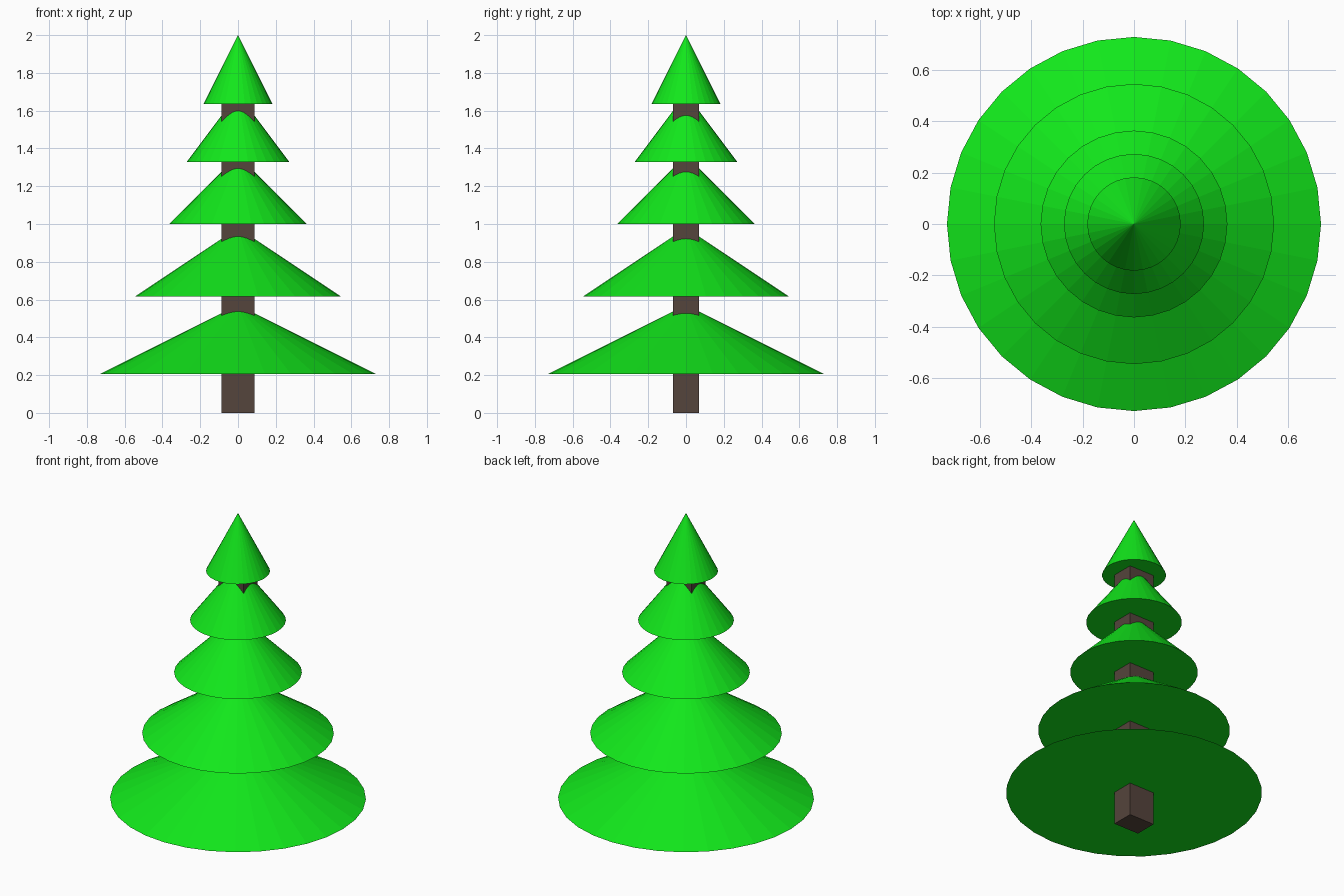
import bpy

if "Cube" in bpy.data.objects:
    bpy.data.objects.remove(bpy.data.objects["Cube"])


def material(name, rgb):
    mat = bpy.data.materials.new(name)
    mat.diffuse_color = (*rgb, 1.0)
    mat.use_nodes = True
    mat.node_tree.nodes["Principled BSDF"].inputs["Base Color"].default_value = mat.diffuse_color
    return mat


def finish(name, mat):
    obj = bpy.context.object
    obj.name = name
    obj.data.materials.append(mat)
    return obj


bark = material("bark", (0.09, 0.058, 0.045))
needles = material("needles", (0.006, 0.8, 0.011))

# Trunk: rectangular post from the ground into the top tier
trunk_top = 1.7
bpy.ops.mesh.primitive_cube_add(size=1, location=(0, 0, trunk_top / 2))
trunk = finish("trunk", bark)
trunk.scale = (0.174, 0.138, trunk_top)

# Foliage: five capped cones of equal height, narrowing upward
height = 0.364
tiers = [(0.729, 0.207), (0.546, 0.616), (0.364, 0.999), (0.273, 1.327), (0.182, 1.636)]
for i, (radius, base) in enumerate(tiers, 1):
    bpy.ops.mesh.primitive_cone_add(
        vertices=32, radius1=radius, radius2=0, depth=height,
        location=(0, 0, base + height / 2))
    finish(f"foliage_tier_{i}", needles)
